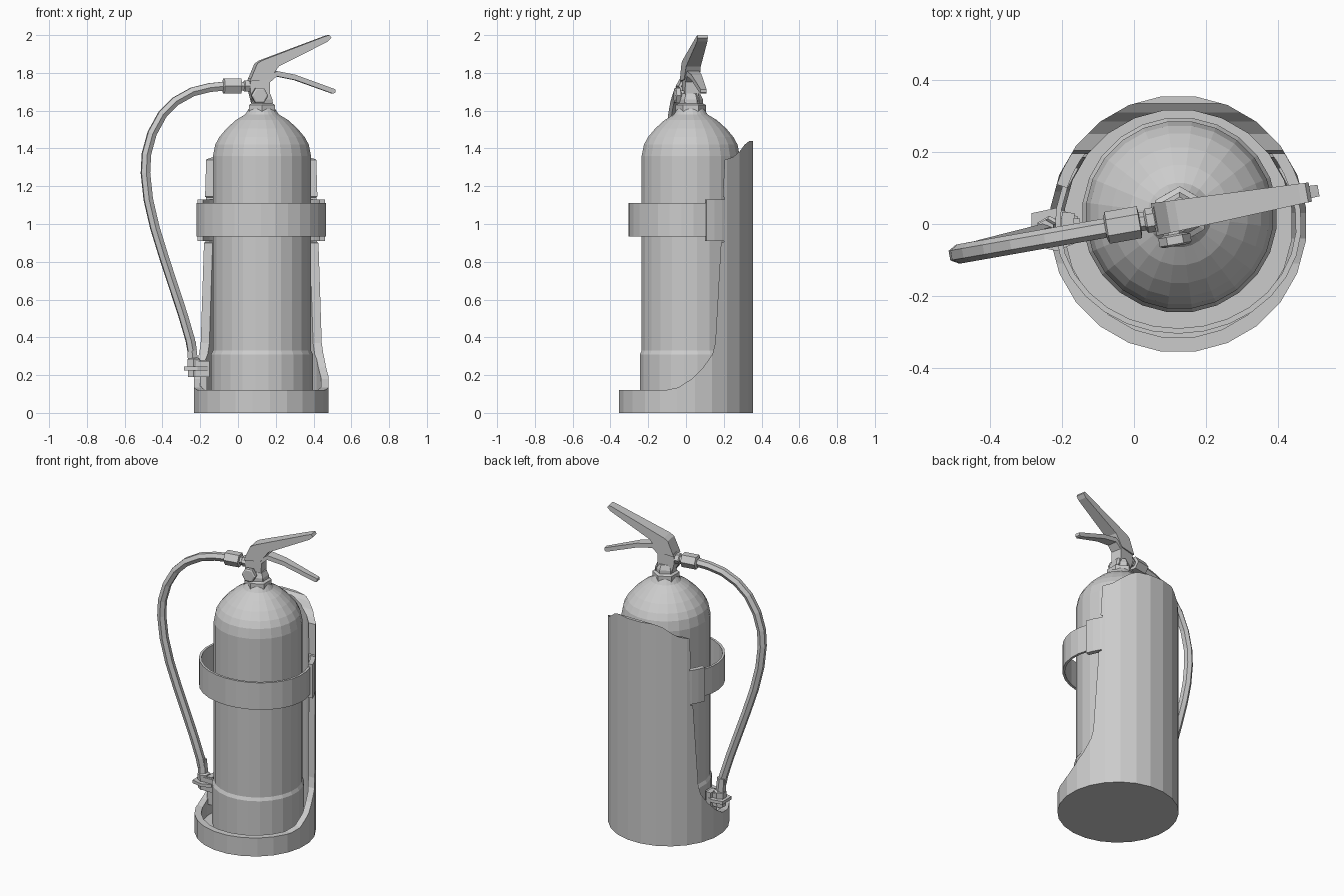
import bpy, bmesh, math
from mathutils import Matrix, Vector

if "Cube" in bpy.data.objects:
    bpy.data.objects.remove(bpy.data.objects["Cube"])

TANK = (0.127, 0.025)          # tank axis
CUP = (0.123, 0.0)             # holder axis
# valve, levers and hose share one vertical plane turned about the tank axis
HEAD = Matrix.Translation((*TANK, 0)) @ Matrix.Rotation(math.radians(10), 4, 'Z')


def make(name, rings, closed=False, mat=None):
    """Skin a list of equal-length vertex rings; cap the ends unless closed."""
    bm = bmesh.new()
    vs = [[bm.verts.new(p) for p in r] for r in rings]
    n, m = len(rings[0]), len(rings)
    for i in range(m if closed else m - 1):
        a, b = vs[i], vs[(i + 1) % m]
        for j in range(n):
            k = (j + 1) % n
            bm.faces.new((a[j], a[k], b[k], b[j]))
    if not closed:
        bm.faces.new(vs[0])
        bm.faces.new(vs[-1])
    bmesh.ops.recalc_face_normals(bm, faces=bm.faces)
    me = bpy.data.meshes.new(name)
    bm.to_mesh(me)
    bm.free()
    ob = bpy.data.objects.new(name, me)
    bpy.context.collection.objects.link(ob)
    if mat:
        ob.matrix_world = mat
    return ob


def lathe(name, prof, c, n=24):
    ang = [2 * math.pi * (j + 0.5) / n for j in range(n)]
    return make(name, [[(c[0] + r * math.cos(a), c[1] + r * math.sin(a), z) for a in ang]
                       for r, z in prof])


def arc(name, a0, a1, outer, inner, z0, z1, n):
    """Curved bar following an ellipse round the holder axis."""
    rings = []
    for i in range(n + 1):
        a = math.radians(a0 + (a1 - a0) * i / n)
        c, s = math.cos(a), math.sin(a)
        rings.append([(CUP[0] + r[0] * c, CUP[1] + r[1] * s, z)
                      for r, z in ((outer, z0), (outer, z1), (inner, z1), (inner, z0))])
    return make(name, rings)


def tube(name, path, n=6, mat=None):
    """Round bar along points (x, y, z, radius)."""
    pts = [Vector(p[:3]) for p in path]
    rings = []
    for i, p in enumerate(pts):
        t = (pts[min(i + 1, len(pts) - 1)] - pts[max(i - 1, 0)]).normalized()
        side = Vector((0, 1, 0)) if abs(t.y) < 0.9 else Vector((1, 0, 0))
        up = t.cross(side).normalized()
        side = up.cross(t)
        rings.append([p + path[i][3] * (side * math.cos(2 * math.pi * j / n)
                                        + up * math.sin(2 * math.pi * j / n)) for j in range(n)])
    return make(name, rings, mat=mat)


def plate(name, pts, w0, w1):
    """Side outline (x, z) in the head plane, half width tapering from w0 to w1."""
    xs = [p[0] for p in pts]
    lo, hi = min(xs), max(xs)

    def w(x):
        return w0 + (w1 - w0) * (x - lo) / (hi - lo)

    def u(x):
        return (x - TANK[0]) / math.cos(math.radians(10))
    return make(name, [[(u(x), s * w(x), z) for x, z in pts] for s in (-1, 1)], mat=HEAD)


def hx(x):
    return (x - TANK[0]) / math.cos(math.radians(10))


# holder: cup and tall back shell, shaped by a side-profile cutter
holder = lathe("holder", [(0.358, 0), (0.358, 1.44), (0.318, 1.44), (0.318, 0.03)], CUP)
side = [(-0.5, 0.12), (-0.11, 0.12), (-0.04, 0.135), (0.03, 0.18), (0.09, 0.24), (0.14, 0.31),
        (0.155, 0.37), (0.185, 0.9), (0.2, 0.905), (0.205, 1.14), (0.195, 1.145), (0.205, 1.34),
        (0.25, 1.355), (0.285, 1.385), (0.31, 1.42), (0.335, 1.439), (0.5, 1.439),
        (0.5, 1.6), (-0.5, 1.6)]
cutter = make("holder_cutter", [[(x, y, z) for y, z in side] for x in (-0.6, 0.8)])
cutter.hide_render = True
mod = holder.modifiers.new("trim", 'BOOLEAN')
mod.operation, mod.object, mod.solver = 'DIFFERENCE', cutter, 'EXACT'
bpy.context.view_layer.update()
trimmed = bpy.data.meshes.new_from_object(
    holder.evaluated_get(bpy.context.evaluated_depsgraph_get()))
holder.modifiers.clear()
holder.data = trimmed
bpy.data.objects.remove(cutter)

# tank with foot ring and dome
lathe("tank", [(0.255, 0.032), (0.272, 0.05), (0.272, 0.31), (0.262, 0.33), (0.262, 1.36),
               (0.25, 1.42), (0.228, 1.46), (0.19, 1.505), (0.14, 1.55), (0.09, 1.58),
               (0.07, 1.61)], TANK)

# retaining band and its side clips
arc("band", -212, 32, (0.343, 0.305), (0.328, 0.29), 0.935, 1.11, 20)
for nm, a in (("right_clip", 18), ("left_clip", 140)):
    arc(nm, a, a + 22, (0.355, 0.355), (0.325, 0.325), 0.91, 1.13, 3)

# neck collar and valve body
lathe("neck", [(0.08, 1.595), (0.08, 1.63), (0.064, 1.638), (0.064, 1.66), (0.05, 1.69)], TANK, 6)
plate("valve_body", [(0.075, 1.64), (0.18, 1.64), (0.163, 1.69), (0.165, 1.78), (0.06, 1.77),
                     (0.06, 1.70)], 0.036, 0.036)
tube("gauge", [(-0.025, 0, 1.68, 0.03), (-0.025, -0.05, 1.68, 0.03), (-0.025, -0.055, 1.68, 0.045),
               (-0.025, -0.078, 1.68, 0.045), (-0.025, -0.083, 1.68, 0.036)], 6, HEAD)

# squeeze levers
plate("upper_lever", [(0.055, 1.755), (0.16, 1.765), (0.185, 1.80), (0.21, 1.835), (0.47, 1.965),
                      (0.49, 1.985), (0.48, 2.0), (0.46, 1.995), (0.12, 1.866), (0.095, 1.85)],
      0.046, 0.027)
plate("lower_lever", [(0.14, 1.73), (0.20, 1.782), (0.30, 1.762), (0.50, 1.69), (0.512, 1.695),
                      (0.513, 1.713), (0.30, 1.79), (0.20, 1.81), (0.14, 1.765)], 0.036, 0.016)

# hose coupling
tube("hose_coupling", [(hx(0.07), 0, 1.73, 0.034), (hx(0.035), 0, 1.73, 0.034),
                       (hx(0.03), 0, 1.73, 0.026), (hx(0.017), 0, 1.73, 0.026),
                       (hx(0.015), 0, 1.73, 0.045), (hx(-0.075), 0, 1.73, 0.045),
                       (hx(-0.08), 0, 1.73, 0.03)], 6, HEAD)

# hose
hose = [(-0.07, 1.73), (-0.15, 1.722), (-0.24, 1.70), (-0.33, 1.65), (-0.40, 1.58), (-0.455, 1.48),
        (-0.485, 1.37), (-0.49, 1.27), (-0.475, 1.13), (-0.44, 0.98), (-0.39, 0.82), (-0.34, 0.67),
        (-0.29, 0.52), (-0.25, 0.385), (-0.24, 0.33)]
tube("hose", [(hx(x), 0.025 * max(0, 1 - z), z, 0.027) for x, z in hose], 6, HEAD)

# nozzle and the clamp that holds it to the cup
NX, NY = -0.235, -0.015
tube("nozzle", [(NX - 0.012, NY, 0.375, 0.027), (NX - 0.005, NY, 0.29, 0.03), (NX, NY, 0.285, 0.038),
                (NX, NY, 0.19, 0.034)], 6)
make("nozzle_clamp", [[(NX + x, NY + y, z) for x, y in
                       ((-0.05, -0.045), (0.02, -0.06), (0.08, -0.035), (0.08, 0.035),
                        (0.02, 0.06), (-0.05, 0.045))] for z in (0.225, 0.245)])
make("clamp_bracket", [[(x, NY + y, z) for x, y in
                        ((-0.225, -0.03), (-0.15, -0.03), (-0.15, 0.03), (-0.225, 0.03))]
                       for z in (0.19, 0.275)])
arc("clamp_post", 174, 186, (0.325, 0.325), (0.29, 0.29), 0.1, 0.28, 2)
